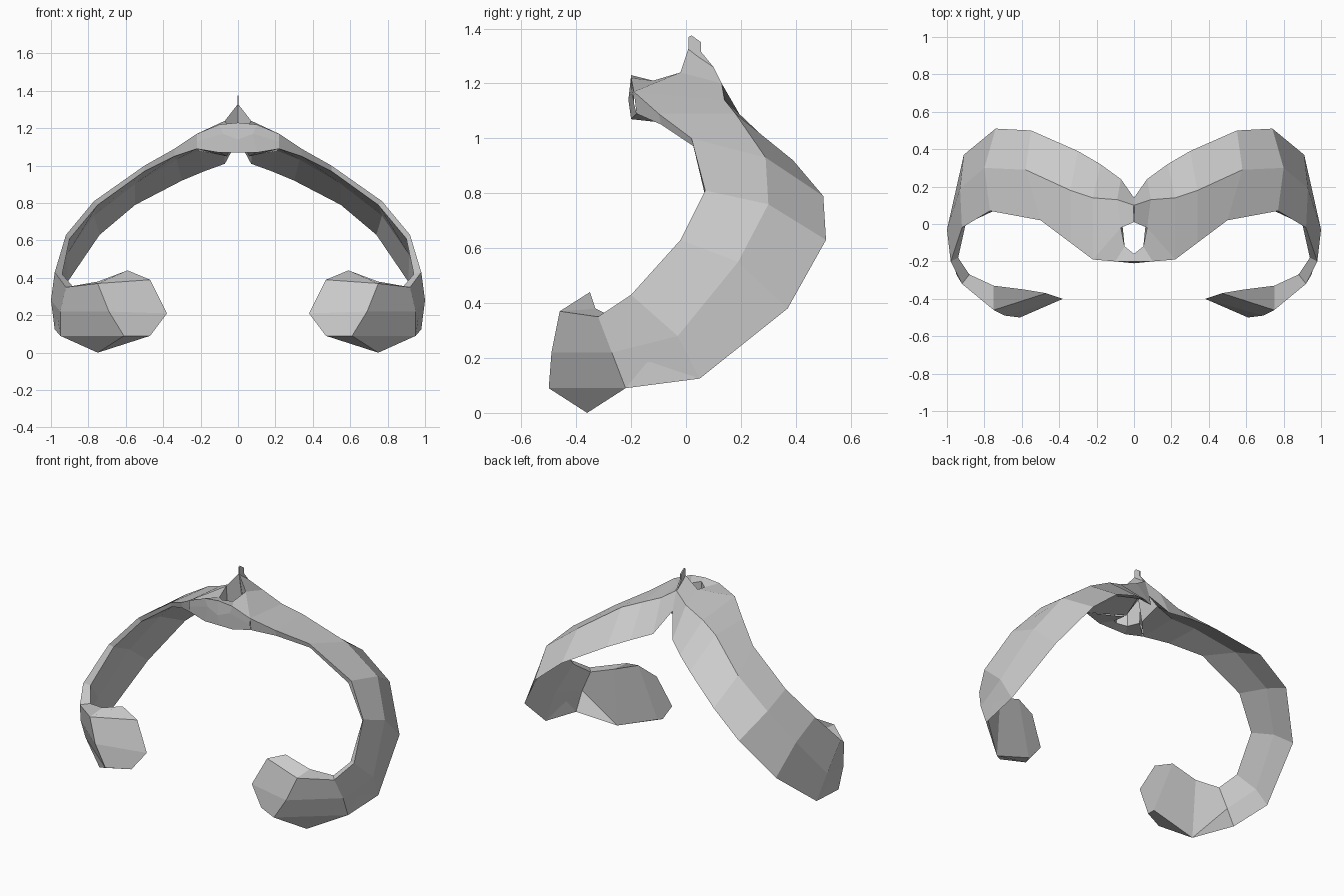
import bpy, bmesh
from mathutils import Vector


def loft(name, rings, cap_end):
    """Skin closed rings of points, then mirror across x = 0."""
    bm = bmesh.new()
    vs = [[bm.verts.new(p) for p in ring] for ring in rings]
    n = len(vs[0])
    for a, b in zip(vs, vs[1:]):
        for i in range(n):
            j = (i + 1) % n
            bm.faces.new((a[i], a[j], b[j], b[i]))
    if cap_end:
        bm.faces.new(vs[-1])
    bmesh.ops.recalc_face_normals(bm, faces=bm.faces)
    me = bpy.data.meshes.new(name)
    bm.to_mesh(me)
    bm.free()
    ob = bpy.data.objects.new(name, me)
    bpy.context.collection.objects.link(ob)
    mod = ob.modifiers.new("mirror", 'MIRROR')
    mod.use_clip = True
    return ob


# Curling band: back edge, outer middle, front outer edge, front inner edge
sections = [
    ((0, .14, 1.14), (0, .10, 1.26), (0, .01, 1.33), (0, .04, 1.16)),
    ((.07, .24, 1.01), (.09, .13, 1.20), (.07, -.02, 1.24), (.06, .00, 1.05)),
    ((.18, .32, .97), (.22, .14, 1.14), (.22, -.19, 1.17), (.22, -.18, 1.09)),
    ((.30, .39, .92), (.34, .18, 1.09), (.34, -.10, 1.09), (.34, -.09, 1.05)),
    ((.55, .50, .79), (.58, .29, .93), (.50, .02, 1.00), (.50, .03, .97)),
    ((.74, .51, .63), (.80, .30, .76), (.77, .07, .81), (.75, .07, .79)),
    ((.91, .37, .38), (.93, .19, .55), (.92, -.02, .63), (.90, .00, .61)),
    ((.98, .05, .125), (1.0, -.03, .28), (.98, -.20, .43), (.94, -.18, .42)),
    ((.95, -.22, .09), (.95, -.27, .22), (.92, -.32, .35), (.88, -.27, .35)),
    ((.61, -.50, .09), (.69, -.49, .22), (.75, -.46, .37), (.75, -.33, .38)),
    ((.47, -.43, .09), (.38, -.40, .21), (.47, -.37, .39), (.59, -.35, .44)),
]
rings = []
for k, sec in enumerate(sections):
    b, m, f, fi = map(Vector, sec)
    inner = ((b + fi) / 2).lerp(m, 0.45)
    if k == 9:
        inner = Vector((.75, -.36, 0))  # lowest point under the curled tip
    elif k == 10:
        inner = Vector((.48, -.39, .10))
    rings.append((b, m, f, fi, inner))
loft("curled_band", rings, True)

# Small front bridge joining both halves, leaving a hole behind it
loft("front_bridge", [
    ((0, -.20, 1.23), (0, -.21, 1.14), (0, -.20, 1.07), (0, -.16, 1.09), (0, -.16, 1.22)),
    ((.10, -.20, 1.22), (.08, -.20, 1.17), (.10, -.20, 1.07), (.05, -.12, 1.07), (.05, -.12, 1.21)),
    ((.22, -.19, 1.17), (.22, -.19, 1.13), (.22, -.18, 1.09), (.06, -.02, 1.05), (.07, -.02, 1.24)),
], False)

# Thin fin at the peak
fin = [(.01, 1.32), (.01, 1.37), (.02, 1.375), (.055, 1.35), (.055, 1.315), (.10, 1.26)]
loft("top_fin", [[(x, y, z) for y, z in fin] for x in (0, .004)], True)
